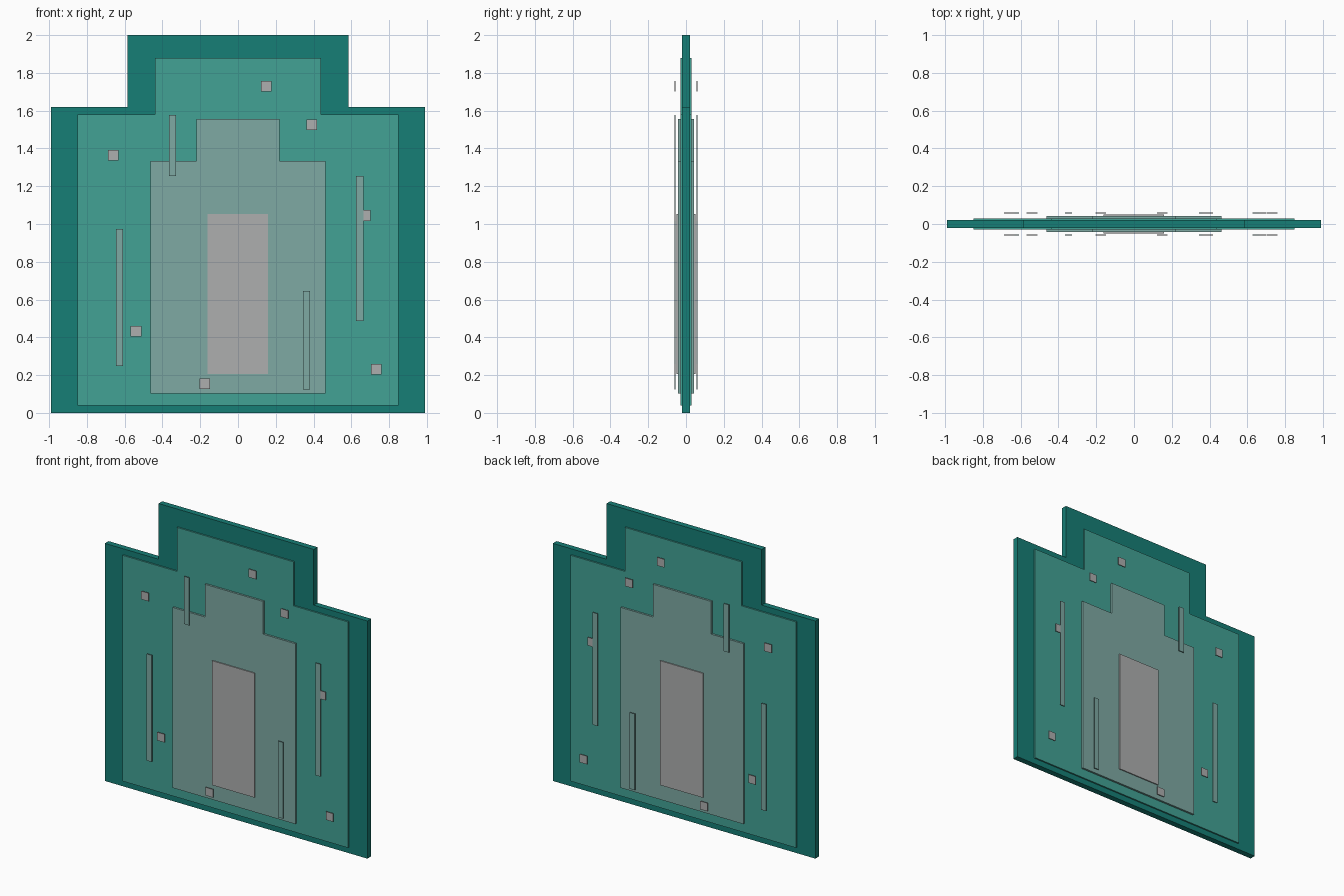
import bpy, bmesh

if "Cube" in bpy.data.objects:
    bpy.data.objects.remove(bpy.data.objects["Cube"])


def material(name, rgb):
    m = bpy.data.materials.new(name)
    m.diffuse_color = (*rgb, 1)
    m.use_nodes = True
    m.node_tree.nodes["Principled BSDF"].inputs["Base Color"].default_value = m.diffuse_color
    return m


dark = material("dark_teal", (0.008, 0.21, 0.18))
mid = material("mid_teal", (0.055, 0.36, 0.30))
pale = material("pale_teal", (0.21, 0.40, 0.37))
grey = material("pale_grey", (0.42, 0.43, 0.43))


def slab(name, profile, y0, y1, mat):
    """Extrude an x-z outline from y0 to y1."""
    bm = bmesh.new()
    face = bm.faces.new([bm.verts.new((x, y0, z)) for x, z in profile])
    ext = bmesh.ops.extrude_face_region(bm, geom=[face])["geom"]
    verts = [g for g in ext if isinstance(g, bmesh.types.BMVert)]
    bmesh.ops.translate(bm, verts=verts, vec=(0, y1 - y0, 0))
    bmesh.ops.recalc_face_normals(bm, faces=bm.faces[:])
    mesh = bpy.data.meshes.new(name)
    bm.to_mesh(mesh)
    bm.free()
    mesh.materials.append(mat)
    ob = bpy.data.objects.new(name, mesh)
    bpy.context.collection.objects.link(ob)
    return ob


def rect(x0, x1, z0, z1):
    return [(x0, z0), (x1, z0), (x1, z1), (x0, z1)]


def stepped(w, z0, shoulder, w_top, top):
    """Symmetric outline with a narrower block on top."""
    half = [(w, z0), (w, shoulder), (w_top, shoulder), (w_top, top)]
    return half + [(-x, z) for x, z in reversed(half)]


# Nested layers, each thicker than the one around it
slab("outer_panel", stepped(0.99, 0, 1.62, 0.585, 2.0), -0.02, 0.02, dark)
slab("middle_panel", stepped(0.85, 0.04, 1.58, 0.44, 1.88), -0.03, 0.03, mid)
slab("inner_panel", stepped(0.463, 0.103, 1.333, 0.22, 1.556), -0.043, 0.043, pale)
slab("core_panel", rect(-0.162, 0.16, 0.205, 1.053), -0.05, 0.05, grey)

bars = [(-0.346, 1.253, 1.578), (-0.627, 0.247, 0.974),
        (0.645, 0.487, 1.253), (0.363, 0.125, 0.645)]
chips = [(-0.66, 1.363), (0.15, 1.73), (0.39, 1.525), (0.673, 1.045),
         (-0.54, 0.433), (-0.175, 0.155), (0.732, 0.232)]

# Thin floating strips and squares on both faces
for side, s in (("front", -1), ("back", 1)):
    for x, z0, z1 in bars:
        slab(f"{side}_strip", rect(x - 0.019, x + 0.019, z0, z1), s * 0.055, s * 0.061, pale)
    for x, z in chips:
        slab(f"{side}_square", rect(x - 0.028, x + 0.028, z - 0.028, z + 0.028),
             s * 0.055, s * 0.060, grey)
